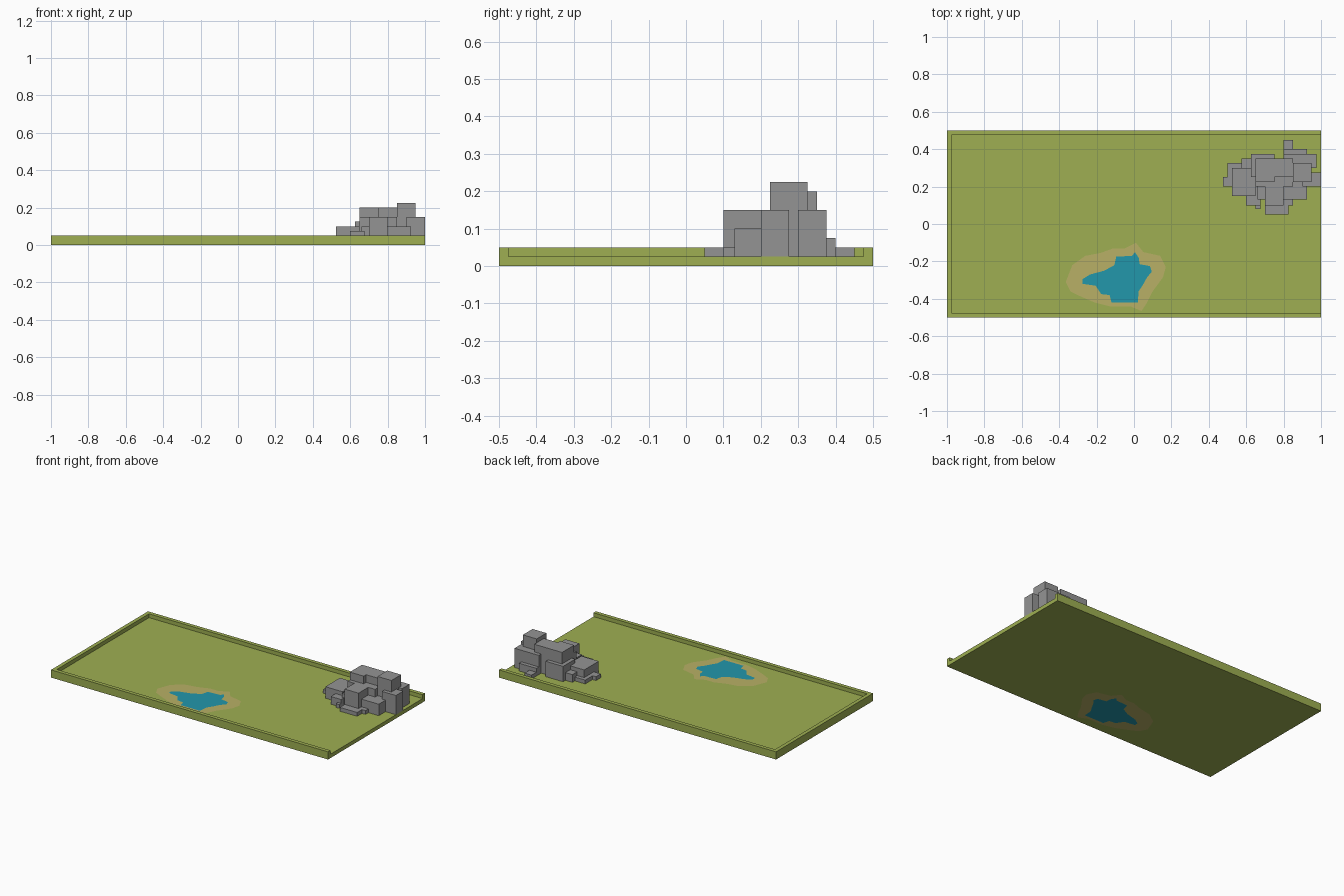
import bpy, bmesh

cube = bpy.data.objects.get("Cube")
if cube:
    bpy.data.objects.remove(cube, do_unlink=True)


def material(name, rgb):
    m = bpy.data.materials.new(name)
    m.use_nodes = True
    m.diffuse_color = (*rgb, 1)
    bsdf = next(n for n in m.node_tree.nodes if n.type == 'BSDF_PRINCIPLED')
    bsdf.inputs["Base Color"].default_value = (*rgb, 1)
    bsdf.inputs["Roughness"].default_value = 0.9
    return m


grass = material("grass_green", (0.342, 0.429, 0.084))
sand = material("sand", (0.479, 0.434, 0.133))
water = material("water_blue", (0.016, 0.309, 0.407))
stone = material("stone_grey", (0.296, 0.296, 0.296))


def make_object(name, bm, mats):
    mesh = bpy.data.meshes.new(name)
    bm.to_mesh(mesh)
    bm.free()
    for m in mats:
        mesh.materials.append(m)
    obj = bpy.data.objects.new(name, mesh)
    bpy.context.collection.objects.link(obj)
    return obj


def loop_edges(bm, points, z):
    verts = [bm.verts.new((x, y, z)) for x, y in points]
    return [bm.edges.new((v, verts[i - 1])) for i, v in enumerate(verts)]


def add_box(bm, x0, x1, y0, y1, z0, z1):
    verts = bmesh.ops.create_cube(bm, size=1)["verts"]
    for v in verts:
        v.co = (x1 if v.co.x > 0 else x0,
                y1 if v.co.y > 0 else y0,
                z1 if v.co.z > 0 else z0)


# Floor slab with the sand bank and pond cut into it
FLOOR = 0.025
floor_outline = [(-0.975, -0.475), (1, -0.475), (1, 0.475), (-0.975, 0.475)]
sand_outline = [
    (-.365, -.31), (-.33, -.22), (-.26, -.17), (-.18, -.155), (-.11, -.13),
    (-.05, -.13), (.01, -.10), (.05, -.15), (.14, -.17), (.17, -.23),
    (.155, -.285), (.10, -.36), (.07, -.42), (.04, -.465), (-.02, -.44),
    (-.13, -.44), (-.21, -.42), (-.29, -.385), (-.34, -.36)]
water_outline = [
    (-.275, -.295), (-.235, -.27), (-.16, -.25), (-.105, -.22), (-.095, -.175),
    (-.01, -.17), (.005, -.15), (.025, -.18), (.03, -.215), (.085, -.225),
    (.095, -.255), (.07, -.285), (.045, -.33), (.025, -.36), (.02, -.42),
    (-.12, -.42), (-.13, -.38), (-.175, -.375), (-.205, -.33), (-.275, -.32)]

bm = bmesh.new()
loops = [loop_edges(bm, p, FLOOR)
         for p in (floor_outline, sand_outline, water_outline)]
for index, edges in enumerate((loops[0] + loops[1], loops[1] + loops[2], loops[2])):
    before = set(bm.faces)
    bmesh.ops.triangle_fill(bm, edges=edges, use_beauty=True, normal=(0, 0, 1))
    for f in bm.faces:
        if f not in before:
            f.material_index = index
bm.normal_update()
for f in bm.faces:
    if f.normal.z < 0:
        f.normal_flip()
floor = make_object("floor_with_pond", bm, [grass, sand, water])
solid = floor.modifiers.new("thickness", 'SOLIDIFY')
solid.thickness = FLOOR
solid.offset = -1

# Rim on three sides, open at the +x end
bm = bmesh.new()
rim_outline = [(1, -.5), (1, -.475), (-.975, -.475), (-.975, .475),
               (1, .475), (1, .5), (-1, .5), (-1, -.5)]
face = bm.faces.new([bm.verts.new((x, y, 0)) for x, y in rim_outline])
top = bmesh.ops.extrude_face_region(bm, geom=[face], use_keep_orig=True)
for v in top["geom"]:
    if isinstance(v, bmesh.types.BMVert):
        v.co.z = 0.05
bmesh.ops.recalc_face_normals(bm, faces=bm.faces)
make_object("rim", bm, [grass])

# Rock pile: x range, y range and top of each block
rocks = [
    # low slabs on the -x side
    (.475, .525, .2, .25, .05), (.5, .575, .2, .325, .05),
    (.525, .65, .15, .3, .1), (.575, .65, .25, .35, .075),
    (.6, .675, .1, .2, .075),
    # front steps
    (.65, .675, .08, .15, .05), (.7, .825, .05, .1, .05),
    (.7, .8, .1, .2, .15), (.8, .85, .1, .15, .05),
    (.8, .925, .13, .225, .1), (.66, .72, .13, .22, .1),
    # main mass
    (.65, .75, .225, .35, .2), (.75, .85, .25, .35, .2),
    (.65, .85, .2, .25, .15), (.625, .75, .25, .375, .125),
    (.85, .95, .225, .325, .225),
    # +x side and back steps
    (.9, 1, .2, .275, .15), (.8, .975, .3, .375, .15),
    (.8, .925, .35, .4, .075), (.8, .85, .4, .45, .05)]
bm = bmesh.new()
for x0, x1, y0, y1, height in rocks:
    add_box(bm, x0, x1, y0, y1, FLOOR, height)
make_object("rock_pile", bm, [stone])
